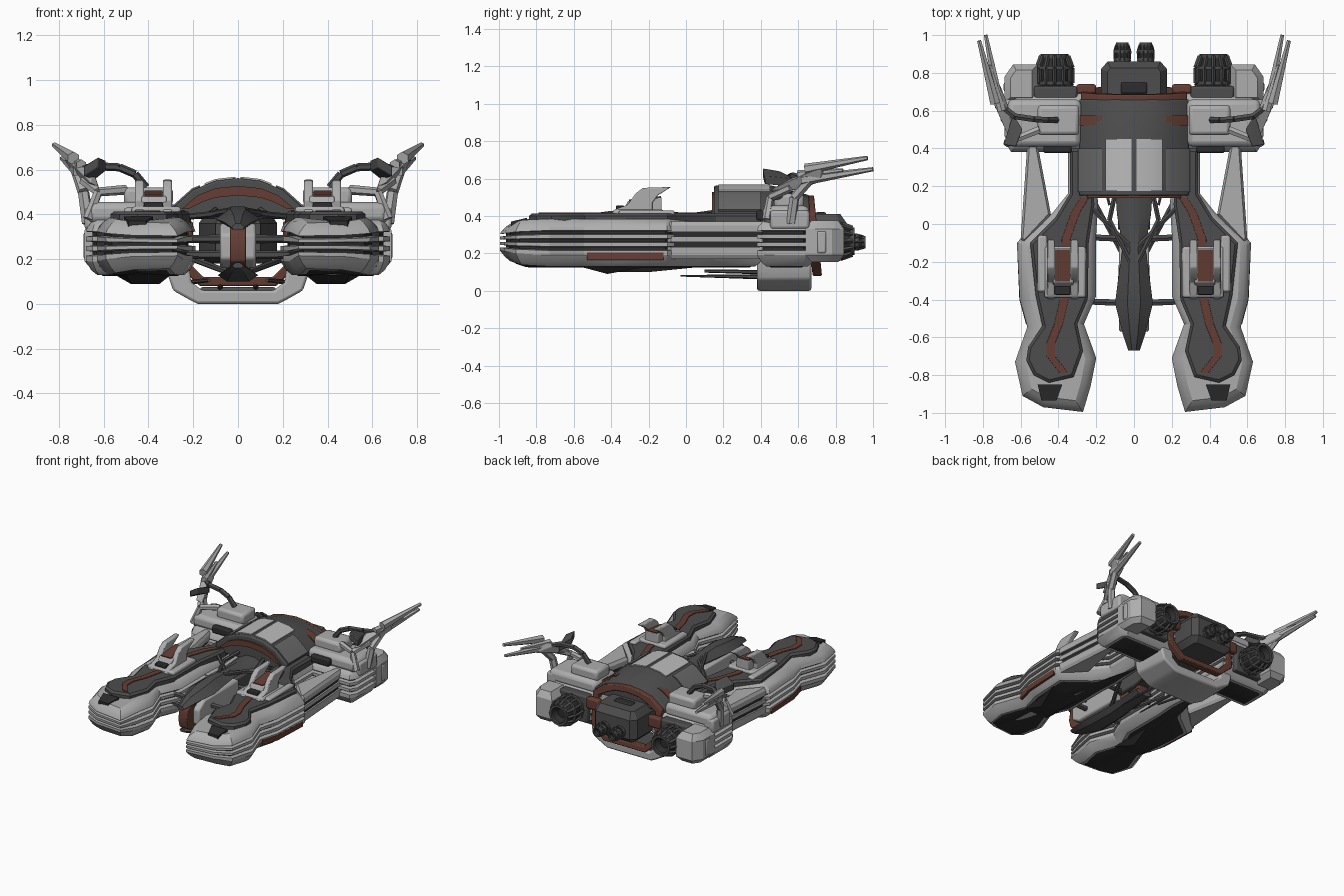
import bpy, bmesh, math
from mathutils import Vector

if "Cube" in bpy.data.objects:
    bpy.data.objects.remove(bpy.data.objects["Cube"])

def material(name, v, g=None, b=None):
    m = bpy.data.materials.new(name)
    m.diffuse_color = (v, g or v, b or v, 1)
    m.use_nodes = True
    m.node_tree.nodes["Principled BSDF"].inputs["Base Color"].default_value = m.diffuse_color
    return m

DARK, BLACK, LIGHT = material("dark_grey", .075), material("near_black", .026), material("light_grey", .42)
RED, GLASS, MID = material("rust_red", .13, .048, .034), material("window_grey", .5), material("mid_grey", .14)

def finish(name, bm, mat=LIGHT, mirror=True, bevel=0):
    bmesh.ops.recalc_face_normals(bm, faces=bm.faces)
    me = bpy.data.meshes.new(name)
    bm.to_mesh(me)
    bm.free()
    me.materials.append(mat)
    ob = bpy.data.objects.new(name, me)
    bpy.context.collection.objects.link(ob)
    if bevel:
        b = ob.modifiers.new("bevel", 'BEVEL')
        b.width, b.segments, b.limit_method = bevel, 2, 'ANGLE'
    if mirror:
        ob.modifiers.new("mirror", 'MIRROR').use_mirror_merge = False

def loft(name, rings, mat=LIGHT, mirror=True, bevel=0, closed=False):
    """Skin equal-length closed rings; cap both ends unless the rings form a loop."""
    bm = bmesh.new()
    vs = [[bm.verts.new(p) for p in r] for r in rings]
    for a, b in zip(vs, vs[1:] + vs[:1] if closed else vs[1:]):
        for i in range(len(a)):
            bm.faces.new((a[i - 1], a[i], b[i], b[i - 1]))
    if not closed:
        bm.faces.new(vs[0])
        bm.faces.new(vs[-1])
    finish(name, bm, mat, mirror, bevel)

def inset(pts, d):
    out = []
    for i, p in enumerate(map(Vector, pts)):
        a = (p - Vector(pts[i - 1])).normalized()
        b = (Vector(pts[(i + 1) % len(pts)]) - p).normalized()
        n1, n2 = Vector((-a.y, a.x)), Vector((-b.y, b.x))
        out.append(p + (n1 + n2) * d / max(0.4, 1 + n1.dot(n2)))
    return out

def stack(name, outline, levels, mat=LIGHT, mirror=True):
    """Loft an outline upwards; the far front tapers into a nose."""
    nose = lambda y, z: .265 + (z - .265) * (1 - .35 * max(0, (-.85 - y) / .15))
    loft(name, [[(p.x, p.y, nose(p.y, z)) for p in inset(outline, d)] for z, d in levels], mat, mirror)

def extrude(name, prof, axis, a, b, mat=LIGHT, mirror=True, bevel=0):
    f = (lambda p, t: (t, p[0], p[1])) if axis == 'x' else (lambda p, t: (p[0], t, p[1]))
    loft(name, [[f(p, t) for p in prof] for t in (a, b)], mat, mirror, bevel)

def sym(half):
    """Complete a half profile that starts and ends on x = 0."""
    return half + [(-x, z) for x, z in half[::-1] if x > 0]

def box(name, x, y, z, mat=LIGHT, mirror=True, bevel=0.012):
    extrude(name, [(x[0], z[0]), (x[1], z[0]), (x[1], z[1]), (x[0], z[1])], 'y', *y, mat, mirror, bevel)

def hull(name, pts, mat=LIGHT, bevel=0):
    bm = bmesh.new()
    bmesh.ops.convex_hull(bm, input=[bm.verts.new(p) for p in pts])
    finish(name, bm, mat, True, bevel)

def bars(name, items, mat=LIGHT, n=6):
    """Tapered rods given as start, end, start radius, end radius."""
    bm = bmesh.new()
    for p, q, r1, r2 in items:
        p, q = Vector(p), Vector(q)
        m = (q - p).to_track_quat('Z', 'Y').to_matrix().to_4x4()
        m.translation = (p + q) / 2
        bmesh.ops.create_cone(bm, cap_ends=True, segments=n, radius1=r1, radius2=r2,
                              depth=(q - p).length, matrix=m)
    finish(name, bm, mat)

def layered(name, outline):
    """Dark core wrapped in light armour bands, leaving dark slots between."""
    stack(name + "_core", outline, [(0.125, 0.08), (0.15, 0.03), (0.35, 0.03), (0.36, 0.06)], BLACK)
    stack(name + "_lower_band", outline, [(0.13, 0.05), (0.15, 0.025), (0.19, 0), (0.215, 0), (0.22, 0.03)])
    for i, z in enumerate((0.234, 0.277)):
        stack(f"{name}_middle_band_{i}", outline, [(z, 0.03), (z + .003, 0), (z + .024, 0), (z + .027, 0.03)])
    stack(name + "_upper_band", outline, [(0.32, 0.03), (0.323, 0), (0.345, 0.008), (0.37, 0.03), (0.385, 0.055)])

# side hulls
layered("side_hull", [(.27, -.995), (.48, -.97), (.59, -.91), (.63, -.73), (.565, -.545), (.605, -.4),
                      (.62, -.1), (.585, -.06), (.43, .06), (.35, .16), (.35, .42), (.21, .42), (.19, .1),
                      (.2, -.05), (.2, -.38), (.265, -.53), (.2, -.71), (.23, -.86)])
stack("deck", [(.32, -.81), (.45, -.84), (.53, -.8), (.57, -.72), (.56, -.65), (.485, -.54), (.52, -.38),
               (.55, -.1), (.42, .03), (.34, .16), (.34, .4), (.22, .4), (.21, .1), (.24, -.1), (.245, -.4),
               (.3, -.53), (.27, -.67)], [(.36, 0), (.4, 0), (.413, .015)], DARK)
path = [(.26, .14), (.31, .06), (.36, -.08), (.37, -.4), (.4, -.53), (.44, -.63), (.44, -.7), (.37, -.79)]
stack("deck_stripe", [(x + .024, y) for x, y in path[::-1]] + [(x - .024, y) for x, y in path],
      [(.405, 0), (.418, .002)], RED)
hull("bow_hatch", [(x, y, z - d) for x, y, z in ((.38, -.85, .39), (.51, -.85, .39), (.41, -.935, .37),
                                                 (.49, -.935, .37)) for d in (0, .03)], BLACK)
hull("side_panel", [(x - d, y, z) for x, y in ((.572, -.53), (.607, -.4), (.619, -.12))
                    for z in (.165, .205) for d in (0, .05)], RED)
hull("belly_fairing", [(.3, -.57, .13), (.5, -.57, .13), (.3, -.2, .13), (.55, -.2, .13),
                       (.35, -.42, .09), (.48, -.42, .09)], BLACK)
# upright deck fins with red panel between
fin = [(-.4, .41), (-.38, .435), (-.31, .46), (-.27, .52), (-.23, .55), (-.08, .555), (-.15, .51), (-.18, .47),
       (-.18, .41)]
for i, x in enumerate((.295, .42)):
    extrude(f"deck_fin_{i}", fin, 'x', x, x + .04, bevel=.006)
box("fin_base", (.255, .475), (-.39, -.12), (.4, .435))
extrude("fin_bridge", [(-.34, .42), (-.31, .48), (-.13, .5), (-.13, .42)], 'x', .32, .43, bevel=.005)
extrude("fin_panel", [(-.305, .475), (-.135, .495), (-.135, .506), (-.305, .487)], 'x', .338, .417, RED)
box("fin_front_step", (.335, .42), (-.375, -.33), (.43, .455), BLACK, bevel=.005)
box("fin_skirt", (.46, .51), (-.36, -.06), (.4, .43))
# booms joining the side hulls to the rear shoulders
boom = [(.44, .05), (.58, -.1), (.6, -.08), (.565, .42), (.51, .42)]
stack("boom_core", boom, [(.22, .012), (.33, .012)], BLACK)
for i, lv in enumerate(([(.17, .012), (.19, 0), (.235, 0)], [(.26, 0), (.29, 0)], [(.315, 0), (.35, 0), (.37, .012)])):
    stack(f"boom_band_{i}", boom, lv)
# rear shoulders and engine pods
layered("shoulder", [(.21, .38), (.65, .38), (.68, .43), (.68, .64), (.63, .7), (.21, .7)])
box("shoulder_top", (.28, .67), (.41, .66), (.36, .455), bevel=.03)
box("shoulder_cap", (.29, .51), (.47, .63), (.44, .52), bevel=.02)
box("shoulder_cheek", (.6, .685), (.45, .66), (.33, .43), bevel=.015)
box("shoulder_vent", (.33, .48), (.375, .42), (.375, .43), BLACK)
stack("engine_pod", [(.51, .64), (.685, .64), (.685, .78), (.64, .845), (.51, .845)],
      [(.155, .03), (.19, 0), (.33, 0), (.375, .03)])
box("pod_band", (.505, .69), (.7, .75), (.2, .32), bevel=.01)
box("engine_mount", (.3, .53), (.66, .73), (.17, .37), DARK)
box("red_lug", (.2, .305), (.69, .74), (.29, .37), RED)

# caged thrusters
def thruster(name, cx, y0, cz, r, length, ribs):
    ring = lambda y, q, n: [(cx + q * math.cos(i * math.tau / n), y, cz + q * math.sin(i * math.tau / n))
                            for i in range(n)]
    prof = [(y0, .75 * r), (y0 + .2 * length, .93 * r), (y0 + .65 * length, .95 * r), (y0 + length, .72 * r)]
    loft(name + "_body", [ring(y, q * .9, 20) for y, q in prof + [(y0 + .8 * length, r * .35)]], BLACK)
    pts = [ring(y, q, ribs) for y, q in prof]
    bars(name + "_cage", [(p, q, r * .11, r * .11) for a, b in zip(pts, pts[1:]) for p, q in zip(a, b)], DARK, 4)
    for i, (y, q) in enumerate(prof[1:]):
        loft(f"{name}_hoop_{i}", [ring(y + d, q * k, 20) for d, k in ((-.01, .8), (-.01, 1.03), (.01, 1.03),
                                                                    (.01, .8))], DARK, closed=True)

thruster("main_thruster", .42, .71, .265, .1, .18, 12)
thruster("small_thruster", .062, .85, .26, .045, .1, 10)
# central canopy, sloping down towards the stern
arch = sym([(0, .38), (.29, .38), (.29, .43), (.2, .51), (.1, .55), (0, .562)])
loft("canopy", [[(x, y, .38 + (z - .38) * k) for x, z in arch] for y, k in ((.15, 1), (.46, 1), (.66, .72))],
     DARK, False, .008)
extrude("canopy_window", [(.012, .54), (.15, .52), (.15, .538), (.1, .558), (.012, .568)], 'y', .175, .45, GLASS)
extrude("canopy_side_panel", [(.17, .49), (.28, .41), (.297, .434), (.205, .516), (.17, .53)], 'y', .17, .4, MID)
extrude("canopy_red_strip", [(.17, .46), (.29, .41), (.295, .435), (.21, .492), (.17, .505)], 'y', .52, .575, RED)
extrude("canopy_front_arch", sym([(0, .527), (.1, .517), (.18, .485), (.25, .425), (.22, .425), (.16, .455),
                                  (.1, .475), (0, .485)]), 'y', .138, .2, RED, False)
outer = sym([(0, .51), (.1, .5), (.19, .475), (.28, .41), (.28, .18), (.17, .08)])
inner = sym([(0, .465), (.1, .455), (.16, .43), (.235, .39), (.235, .2), (.155, .12)])
loft("red_ring", [[(x, t + (.5 - z) * .1, z) for x, z in r] for r, t in
                  ((outer, .635), (outer, .685), (inner, .685), (inner, .635))], RED, False, .006, True)
stack("stern_block", [(-.1, .3), (.1, .3), (.175, .62), (.175, .82), (.14, .86), (-.14, .86), (-.175, .82),
                      (-.175, .62)], [(.18, .04), (.22, 0), (.36, 0), (.41, .035)], DARK, False)
box("stern_hatch", (-.07, .07), (.69, .75), (.4, .42), BLACK, False)
# keel cradle and forward probes
extrude("keel_cradle", sym([(0, 0), (.18, 0), (.21, .015), (.29, .06), (.31, .12), (.31, .2), (.22, .2), (.21, .1),
                            (.16, .06), (0, .06)]), 'y', .38, .67, LIGHT, False, .012)
box("keel_pad", (-.17, .17), (.42, .64), (.04, .075), DARK, False)
bars("keel_probes", [((.08, .4, .075), (.08, -.03, .08), .014, .004), ((.2, .4, .1), (.13, .1, .105), .012, .008)], DARK)

# central prow: upper and lower dark shells around a ribbed keel
def shell(name, secs):
    loft(name, [[(w * k, y, lo + (hi - lo) * t) for k, t in ((-.55, 0), (.55, 0), (1, .4), (.35, 1), (-.35, 1), (-1, .4))]
                for y, w, lo, hi in secs], DARK, False)

shell("prow_upper", [(.2, .1, .36, .42), (.05, .09, .36, .41), (-.12, .06, .36, .42), (-.3, .085, .35, .435),
                     (-.42, .1, .35, .425), (-.58, .06, .34, .4), (-.67, .03, .33, .36)])
shell("prow_lower", [(.1, .07, .13, .18), (-.2, .08, .1, .17), (-.42, .09, .1, .17), (-.58, .06, .13, .18),
                     (-.65, .025, .16, .185)])
extrude("prow_rib", [(.1, .15), (-.58, .15), (-.64, .19), (-.655, .25), (-.64, .32), (-.58, .37), (.1, .37)], 'x',
        -.035, .035, RED, False, .006)
extrude("prow_frame", [(-.1, .16), (-.5, .16), (-.57, .2), (-.57, .31), (-.5, .36), (-.1, .36)], 'x',
        -.08, .08, LIGHT, False, .012)
box("prow_spine", (-.06, .06), (-.15, .4), (.2, .36), DARK, False)
bars("prow_struts", [((0, y, z), (.25, y + .01, z), .02, .018) for y in (-.42, -.08) for z in (.22, .29)]
     + [((.02, -.2, .42), (.13, .02, .4), .014, .014), ((.02, -.12, .41), (.22, .08, .39), .014, .014),
        ((.13, .02, .4), (.1, .16, .42), .014, .014), ((.04, -.2, .14), (.2, .1, .2), .014, .014)], DARK)
# swept antenna arms
bars("arm_frame", [((.67, .43, .38), (.625, .45, .5), .024, .02), ((.625, .45, .5), (.5, .5, .51), .02, .022),
                   ((.67, .56, .36), (.69, .58, .5), .028, .026), ((.69, .58, .5), (.72, .66, .59), .026, .025),
                   ((.625, .45, .5), (.69, .56, .55), .022, .022)])
hull("arm_blade", [(.62, .47, .52), (.66, .45, .54), (.65, .58, .61), (.69, .6, .54), (.76, .74, .67),
                   (.71, .74, .59), (.78, .72, .66), (.75, .72, .6)], bevel=.004)
bars("arm_prongs", [((.735, .64, .65), (.82, .97, .71), .03, .012), ((.71, .62, .59), (.785, 1.0, .65), .03, .011),
                    ((.7, .6, .62), (.765, .84, .645), .025, .01)])
cable = [(.41, .55, .52), (.46, .55, .58), (.53, .555, .61), (.63, .57, .615), (.71, .63, .6)]
bars("arm_cable", [(p, q, .018, .018) for p, q in zip(cable, cable[1:])], DARK)
hull("arm_panel", [(x, y, z + d) for x, y, z in ((.59, .5, .595), (.625, .41, .61), (.69, .42, .57), (.64, .58, .555))
                   for d in (0, .045)], DARK, .005)
# shade smooth while keeping hard edges
bpy.ops.object.select_all(action='SELECT')
bpy.context.view_layer.objects.active = bpy.context.scene.objects[0]
bpy.ops.object.shade_smooth_by_angle(angle=math.radians(30))
